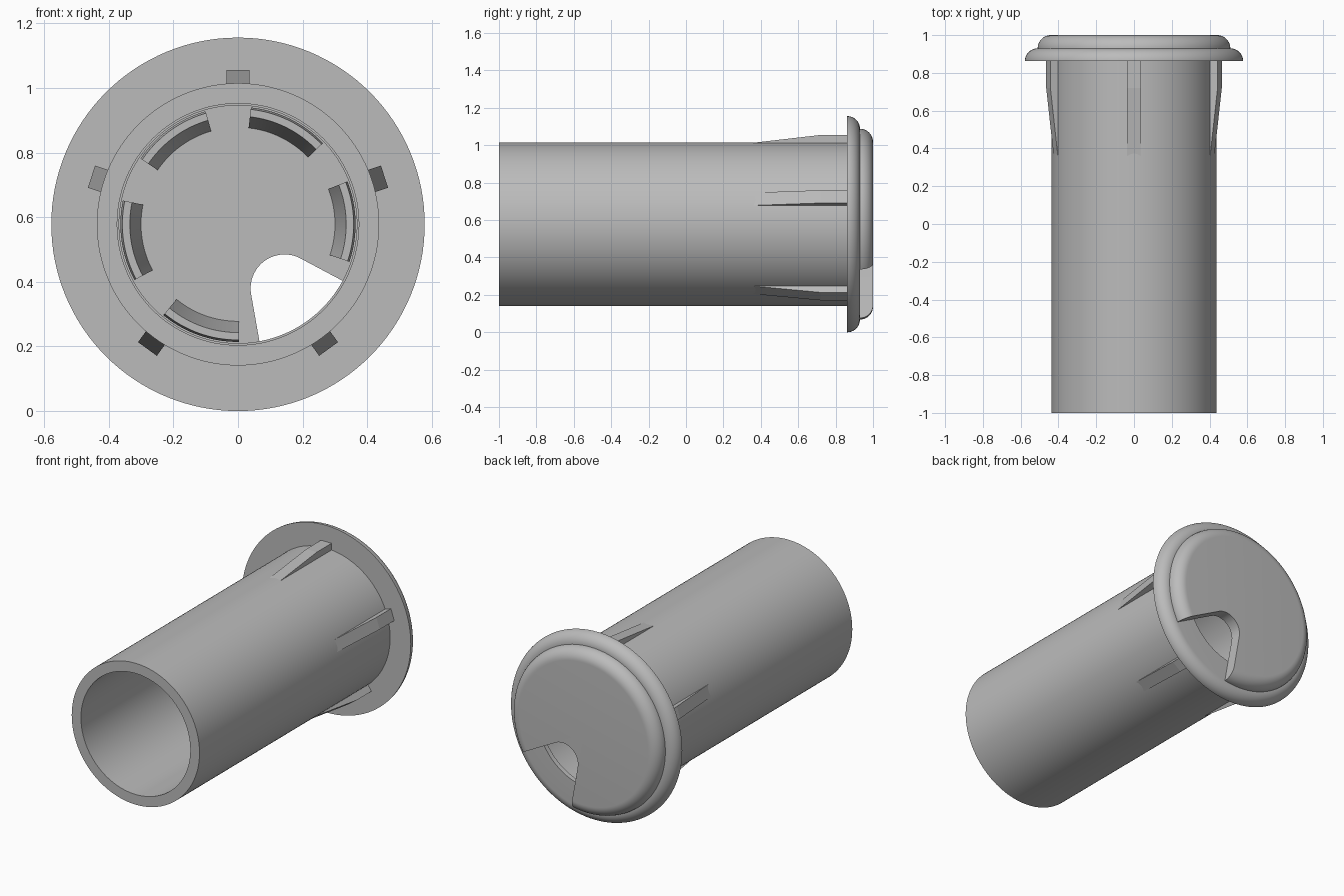
import bpy
import bmesh
from math import cos, sin, radians, pi, tau
from mathutils import Matrix, Vector

if "Cube" in bpy.data.objects:
    bpy.data.objects.remove(bpy.data.objects["Cube"])

AXIS_Z = 0.578
TILT = radians(-54)      # direction of the cable slot

grey = bpy.data.materials.new("plain_grey")
grey.use_nodes = True
grey.diffuse_color = (0.5, 0.5, 0.5, 1)
grey.node_tree.nodes["Principled BSDF"].inputs["Base Color"].default_value = (0.5, 0.5, 0.5, 1)


def finish(name, bm):
    """Clean the mesh and link it as a named object."""
    bmesh.ops.remove_doubles(bm, verts=bm.verts, dist=1e-5)
    bmesh.ops.recalc_face_normals(bm, faces=bm.faces)
    mesh = bpy.data.meshes.new(name)
    bm.to_mesh(mesh)
    bm.free()
    mesh.materials.append(grey)
    obj = bpy.data.objects.new(name, mesh)
    obj.location.z = AXIS_Z
    bpy.context.collection.objects.link(obj)
    return obj


def smooth(obj):
    bpy.ops.object.select_all(action="DESELECT")
    obj.select_set(True)
    bpy.context.view_layer.objects.active = obj
    bpy.ops.object.shade_smooth_by_angle(angle=radians(30))


def lathe(name, profile, start=0.0, sweep=tau, steps=128):
    """Turn a closed (radius, y) profile about the y axis."""
    bm = bmesh.new()
    full = sweep > 6.28
    rings = []
    for i in range(steps if full else steps + 1):
        a = start + sweep * i / steps
        rings.append([bm.verts.new((r * cos(a), y, r * sin(a))) for r, y in profile])
    pairs = list(zip(rings, rings[1:])) + ([(rings[-1], rings[0])] if full else [])
    n = len(profile)
    for p, q in pairs:
        for j in range(n):
            k = (j + 1) % n
            if profile[j][0] > 0 or profile[k][0] > 0:
                bm.faces.new((p[j], p[k], q[k], q[j]))
    if not full:
        bm.faces.new(rings[0])
        bm.faces.new(rings[-1])
    return finish(name, bm)


def prism(name, points, offset, matrix):
    """Extrude a flat outline by an offset, then place it."""
    bm = bmesh.new()
    face = bm.faces.new([bm.verts.new(p) for p in points])
    ext = bmesh.ops.extrude_face_region(bm, geom=[face])
    moved = [v for v in ext["geom"] if isinstance(v, bmesh.types.BMVert)]
    bmesh.ops.translate(bm, verts=moved, vec=offset)
    bmesh.ops.transform(bm, matrix=matrix, verts=bm.verts)
    return finish(name, bm)


def round_edge(radius, y, size, steps=12):
    """Quarter round from the rim to the back face."""
    return [(radius - size + size * cos(t * pi / 2 / steps),
             y + size * sin(t * pi / 2 / steps)) for t in range(steps + 1)]


# Tube with rounded flange in one turned body
smooth(lathe("tube_and_flange",
             [(0.374, -1), (0.437, -1), (0.437, 0.862)]
             + round_edge(0.578, 0.862, 0.068)
             + [(0.368, 0.93), (0.368, 0.9), (0.374, 0.9)]))

# Cap disc with rounded rim
cap = lathe("cap", [(0, 0.93)] + round_edge(0.51, 0.93, 0.07) + [(0, 1)])

# Cable slot: rounded inside, flaring out through the rim
R, C, FLARE, REACH = 0.105, 0.245, radians(26), 0.5
outline = []
for i in range(25):
    a = pi / 2 + FLARE + (pi - 2 * FLARE) * i / 24
    outline.append((C + R * cos(a), 0.8, R * sin(a)))
wide = R * cos(FLARE) + REACH * sin(FLARE)
far = C - R * sin(FLARE) + REACH * cos(FLARE)
outline += [(far, 0.8, -wide), (far, 0.8, wide)]
cutter = prism("slot_cutter", outline, (0, 0.4, 0), Matrix.Rotation(-TILT, 4, "Y"))
cutter.hide_render = True
cut = cap.modifiers.new("slot", "BOOLEAN")
cut.operation = "DIFFERENCE"
cut.solver = "EXACT"
cut.object = cutter
bpy.context.view_layer.objects.active = cap
bpy.ops.object.modifier_apply(modifier="slot")
bpy.data.objects.remove(cutter)
smooth(cap)

# Snap clips under the cap, spread around the side away from the slot
for i in range(5):
    mid = TILT + pi + radians(62.3) * (i - 2)
    half = radians(20)
    smooth(lathe(f"snap_clip_{i + 1}",
                 [(0.3, 0.931), (0.335, 0.78), (0.358, 0.78), (0.364, 0.82), (0.364, 0.931)],
                 mid - half, 2 * half, 16))

# Five tapered grip ribs around the tube
for i in range(5):
    side = [(0.4, -0.036, 0.33), (0.432, -0.036, 0.33), (0.477, -0.036, 0.72),
            (0.477, -0.036, 0.865), (0.4, -0.036, 0.865)]
    points = [Vector((r, y, w)) for r, w, y in side]
    prism(f"grip_rib_{i + 1}", points, (0, 0, 0.072),
          Matrix.Rotation(-pi / 2 - i * tau / 5, 4, "Y"))
